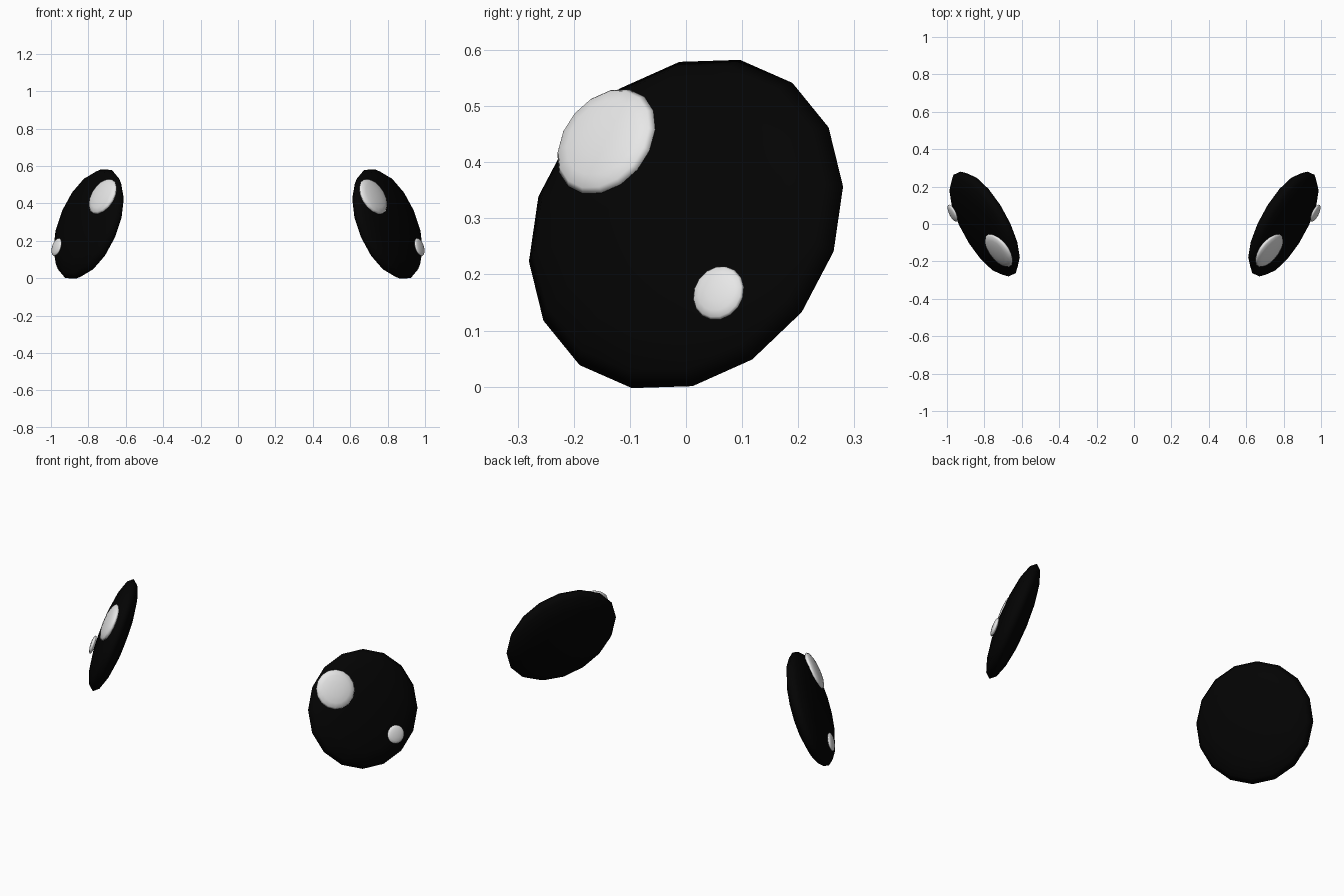
import bpy
import math
from mathutils import Vector, Matrix

if "Cube" in bpy.data.objects:
    bpy.data.objects.remove(bpy.data.objects["Cube"])


def material(name, rgb):
    m = bpy.data.materials.new(name)
    m.diffuse_color = (*rgb, 1.0)
    m.use_nodes = True
    m.node_tree.nodes["Principled BSDF"].inputs["Base Color"].default_value = m.diffuse_color
    return m


BLACK = material("glossy black", (0.001, 0.001, 0.001))
WHITE = material("highlight white", (0.8, 0.8, 0.8))

# Disc frame for the right eye: outward normal, centre, radius, half thickness
NORMAL = Vector((0.823, -0.457, 0.337)).normalized()
CENTRE = Vector((0.799, 0.0, 0.29))
RADIUS, THICK = 0.315, 0.073


def lens(name, centre, normal, radius, thick, mat, mirror):
    """Flattened smooth sphere facing along normal, optionally mirrored in x."""
    up = (Vector((0, 0, 1)) - normal * normal.z).normalized()
    side = up.cross(normal)
    a = math.radians(9.5)                      # roll of the rim vertices
    ax = up * math.cos(a) + side * math.sin(a)
    ay = normal.cross(ax)
    rot = Matrix((ax, ay, normal)).transposed().to_4x4()
    mat4 = Matrix.Translation(centre) @ rot @ Matrix.Diagonal((radius, radius, thick, 1))

    bpy.ops.mesh.primitive_uv_sphere_add(segments=16, ring_count=8, radius=1)
    ob = bpy.context.object
    ob.name = name
    ob.data.transform(mat4)
    if mirror:
        ob.data.transform(Matrix.Diagonal((-1, 1, 1, 1)))
        ob.data.flip_normals()
    bpy.ops.object.shade_smooth()
    ob.data.materials.append(mat)
    return ob


def tilted(centre, amount):
    """Normal of the domed eye surface below a highlight."""
    off = centre - CENTRE
    flat = (off - NORMAL * off.dot(NORMAL)).normalized()
    return (NORMAL + flat * amount).normalized()


BIG = Vector((0.723, -0.142, 0.437))
SMALL = Vector((0.970, 0.058, 0.167))

for side, mirror in (("right", False), ("left", True)):
    # Dark eye disc
    lens(side + "_eye", CENTRE, NORMAL, RADIUS, THICK, BLACK, mirror)
    # Large upper and small lower highlights
    lens(side + "_large_highlight", BIG, tilted(BIG, 0.18), 0.105, 0.024, WHITE, mirror)
    lens(side + "_small_highlight", SMALL, tilted(SMALL, 0.08), 0.050, 0.013, WHITE, mirror)
